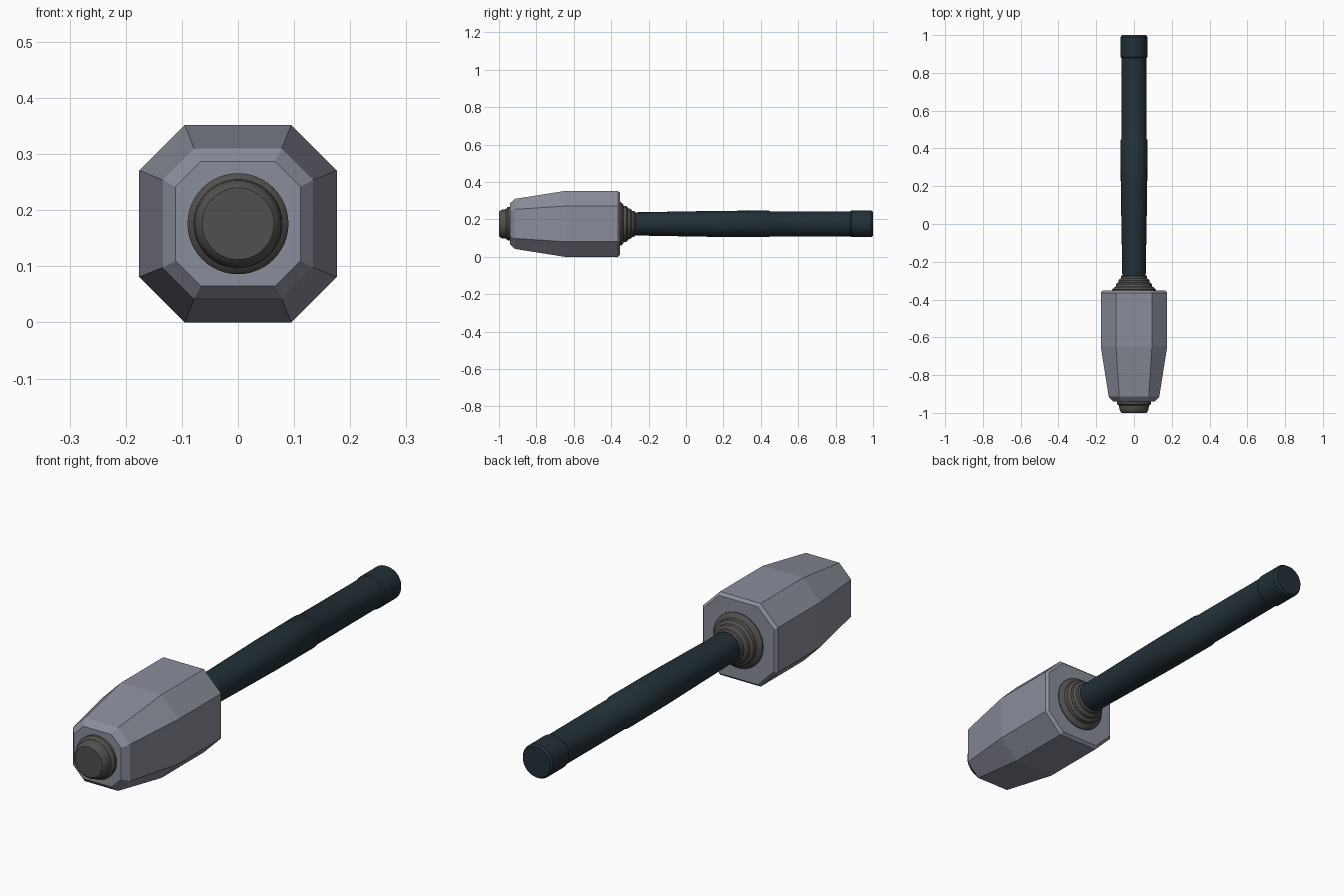
import bpy, bmesh, math

if "Cube" in bpy.data.objects:
    bpy.data.objects.remove(bpy.data.objects["Cube"])

AXIS_Z = 0.176  # height of the long axis


def material(name, srgb):
    m = bpy.data.materials.new(name)
    lin = [((c / 255 + 0.055) / 1.055) ** 2.4 for c in srgb]
    m.diffuse_color = (*lin, 1)
    m.use_nodes = True
    m.node_tree.nodes["Principled BSDF"].inputs["Base Color"].default_value = m.diffuse_color
    return m


def loft(name, rings, mat, smooth):
    """Skin a list of rings, each (y, [(x, z), ...]), and cap both ends."""
    bm = bmesh.new()
    loops = [[bm.verts.new((x, y, z + AXIS_Z)) for x, z in pts] for y, pts in rings]
    n = len(loops[0])
    for a, b in zip(loops, loops[1:]):
        for i in range(n):
            j = (i + 1) % n
            bm.faces.new((a[i], a[j], b[j], b[i]))
    bm.faces.new(loops[0])
    bm.faces.new(loops[-1])
    bmesh.ops.recalc_face_normals(bm, faces=bm.faces)
    me = bpy.data.meshes.new(name)
    bm.to_mesh(me)
    bm.free()
    me.materials.append(mat)
    if smooth:
        for p in me.polygons:
            p.use_smooth = True
        me.set_sharp_from_angle(angle=math.radians(30))
    ob = bpy.data.objects.new(name, me)
    bpy.context.collection.objects.link(ob)
    return ob


def circle(r, n=48):
    return [(r * math.cos(2 * math.pi * i / n), r * math.sin(2 * math.pi * i / n)) for i in range(n)]


def octagon(a, b):
    return [(a, -b), (a, b), (b, a), (-b, a), (-a, b), (-a, -b), (-b, -a), (b, -a)]


def lathe(name, profile, mat):
    return loft(name, [(y, circle(r)) for y, r in profile], mat, True)


steel = material("grey steel", (138, 141, 154))
iron = material("dark iron", (82, 80, 78))
grip = material("dark blue grip", (34, 48, 55))

# Tapered eight-sided head with chamfered ends
loft("head", [(y, octagon(a, b)) for y, a, b in [
    (-0.940, 0.111, 0.066), (-0.914, 0.134, 0.078), (-0.648, 0.176, 0.095),
    (-0.364, 0.176, 0.095), (-0.352, 0.165, 0.090)]], steel, False)

# Stepped knob at the front of the head
lathe("front_knob", [(-1.0, 0.064), (-0.994, 0.071), (-0.982, 0.077), (-0.962, 0.079),
                     (-0.957, 0.086), (-0.952, 0.090), (-0.930, 0.090)], iron)

# Stepped collar between head and handle
lathe("collar", [(-0.37, 0.116), (-0.348, 0.116), (-0.336, 0.105), (-0.333, 0.097),
                 (-0.318, 0.095), (-0.311, 0.088), (-0.309, 0.083), (-0.298, 0.081),
                 (-0.291, 0.074), (-0.289, 0.070), (-0.278, 0.069), (-0.273, 0.064)], iron)

# Handle: tapered neck, grip step and rear shaft
lathe("handle", [(-0.36, 0.061), (-0.275, 0.062), (0.19, 0.070), (0.443, 0.071),
                 (0.450, 0.067), (0.90, 0.066)], grip)

# End cap of the handle
lathe("end_cap", [(0.878, 0.066), (0.884, 0.071), (0.990, 0.071), (1.0, 0.064)], grip)
